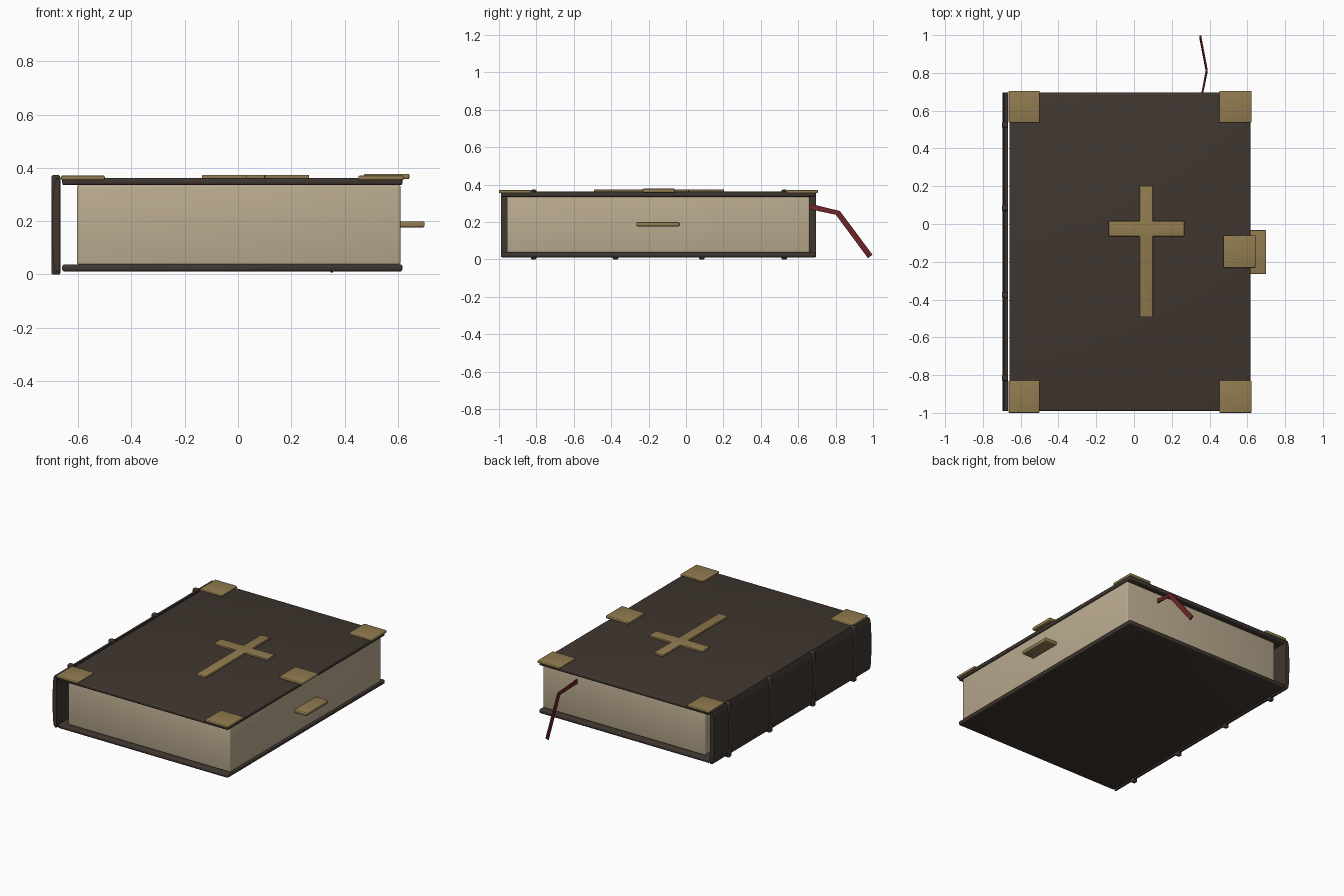
import bpy, bmesh, math
from mathutils import Vector

if "Cube" in bpy.data.objects:
    bpy.data.objects.remove(bpy.data.objects["Cube"])


def material(name, rgb):
    m = bpy.data.materials.new(name)
    m.diffuse_color = (*rgb, 1)
    m.use_nodes = True
    m.node_tree.nodes["Principled BSDF"].inputs["Base Color"].default_value = m.diffuse_color
    return m


LEATHER = material("dark leather", (0.050, 0.037, 0.029))
PAPER = material("aged paper", (0.50, 0.41, 0.28))
BRASS = material("dull brass", (0.285, 0.20, 0.08))
RED = material("red ribbon", (0.15, 0.018, 0.020))


def finish(name, bm, mat, bevel=0, segments=3):
    bmesh.ops.recalc_face_normals(bm, faces=bm.faces)
    if bevel:
        bmesh.ops.bevel(bm, geom=bm.edges[:], offset=bevel, segments=segments,
                        profile=0.5, affect='EDGES', clamp_overlap=True)
    mesh = bpy.data.meshes.new(name)
    bm.to_mesh(mesh)
    bm.free()
    mesh.materials.append(mat)
    ob = bpy.data.objects.new(name, mesh)
    bpy.context.collection.objects.link(ob)
    bpy.ops.object.select_all(action='DESELECT')
    bpy.context.view_layer.objects.active = ob
    ob.select_set(True)
    bpy.ops.object.shade_smooth_by_angle(angle=math.radians(35))
    return ob


def box(name, x, y, z, mat, bevel=0.005):
    """Bevelled box from (min, max) ranges."""
    bm = bmesh.new()
    bmesh.ops.create_cube(bm, size=1)
    for v in bm.verts:
        v.co = Vector([r[0] if c < 0 else r[1] for c, r in zip(v.co, (x, y, z))])
    return finish(name, bm, mat, bevel)


def extrude_outline(name, points, offset, mat, bevel=0):
    """Closed outline swept along a straight offset."""
    bm = bmesh.new()
    face = bm.faces.new([bm.verts.new(p) for p in points])
    out = bmesh.ops.extrude_face_region(bm, geom=[face])
    for v in out["geom"]:
        if isinstance(v, bmesh.types.BMVert):
            v.co += Vector(offset)
    return finish(name, bm, mat, bevel)


BACK, FRONT = 0.695, -0.99

# Covers and page block
box("bottom_cover", (-0.66, 0.617), (FRONT, BACK), (0.011, 0.038), LEATHER, 0.009)
box("top_cover", (-0.66, 0.617), (FRONT, BACK), (0.335, 0.362), LEATHER, 0.009)
box("pages", (-0.605, 0.61), (-0.957, 0.66), (0.037, 0.336), PAPER, 0.008)

# Gently bowed spine
bow = [(-0.682, 0.012), (-0.690, 0.030), (-0.695, 0.075), (-0.697, 0.187),
       (-0.695, 0.299), (-0.690, 0.344), (-0.682, 0.362)]
outline = [(-0.668, 0.362), (-0.668, 0.012)] + bow
extrude_outline("spine", [(x, FRONT, z) for x, z in outline],
                (0, BACK - FRONT, 0), LEATHER)

# Raised spine bands
for i, y in enumerate((-0.815, -0.377, 0.085, 0.525)):
    box(f"spine_band_{i + 1}", (-0.70, -0.667), (y - 0.015, y + 0.015),
        (0.0, 0.373), LEATHER, 0.007)

# Brass corner plates
for sx, x in (("left", (-0.664, -0.50)), ("right", (0.452, 0.622))):
    for sy, y in (("front", (-1.0, -0.828)), ("back", (0.537, 0.705))):
        box(f"corner_{sy}_{sx}", x, y, (0.354, 0.371), BRASS)

# Cross on the top cover, one solid outline
l, r, a, b = -0.135, 0.267, 0.03, 0.10
top, bot, h, k = 0.203, -0.493, 0.015, -0.065
cross = [(a, bot), (b, bot), (b, k), (r, k), (r, h), (b, h),
         (b, top), (a, top), (a, h), (l, h), (l, k), (a, k)]
extrude_outline("cross", [(x, y, 0.358) for x, y in cross], (0, 0, 0.016), BRASS, 0.004)

# Clasp plate on the cover and catch on the page edge
box("clasp_plate", (0.473, 0.643), (-0.232, -0.06), (0.358, 0.378), BRASS)
box("clasp_catch", (0.58, 0.70), (-0.265, -0.033), (0.177, 0.199), BRASS)

# Ribbon: thin strip folded over behind the pages
path = [Vector(p) for p in ((0.352, 0.645, 0.287), (0.385, 0.812, 0.249), (0.352, 0.985, 0.016))]
sides = [Vector((0, 0.003, 0.0145)), Vector((0, 0.011, 0.010)), Vector((0, 0.0125, 0.009))]
bm = bmesh.new()
rings = []
for p, s in zip(path, sides):
    t = Vector((0.004, 0, 0))
    rings.append([bm.verts.new(p + d) for d in (s + t, s - t, -s - t, -s + t)])
for u, v in zip(rings, rings[1:]):
    for i in range(4):
        j = (i + 1) % 4
        bm.faces.new((u[i], u[j], v[j], v[i]))
bm.faces.new(rings[0])
bm.faces.new(rings[-1][::-1])
finish("ribbon", bm, RED)
